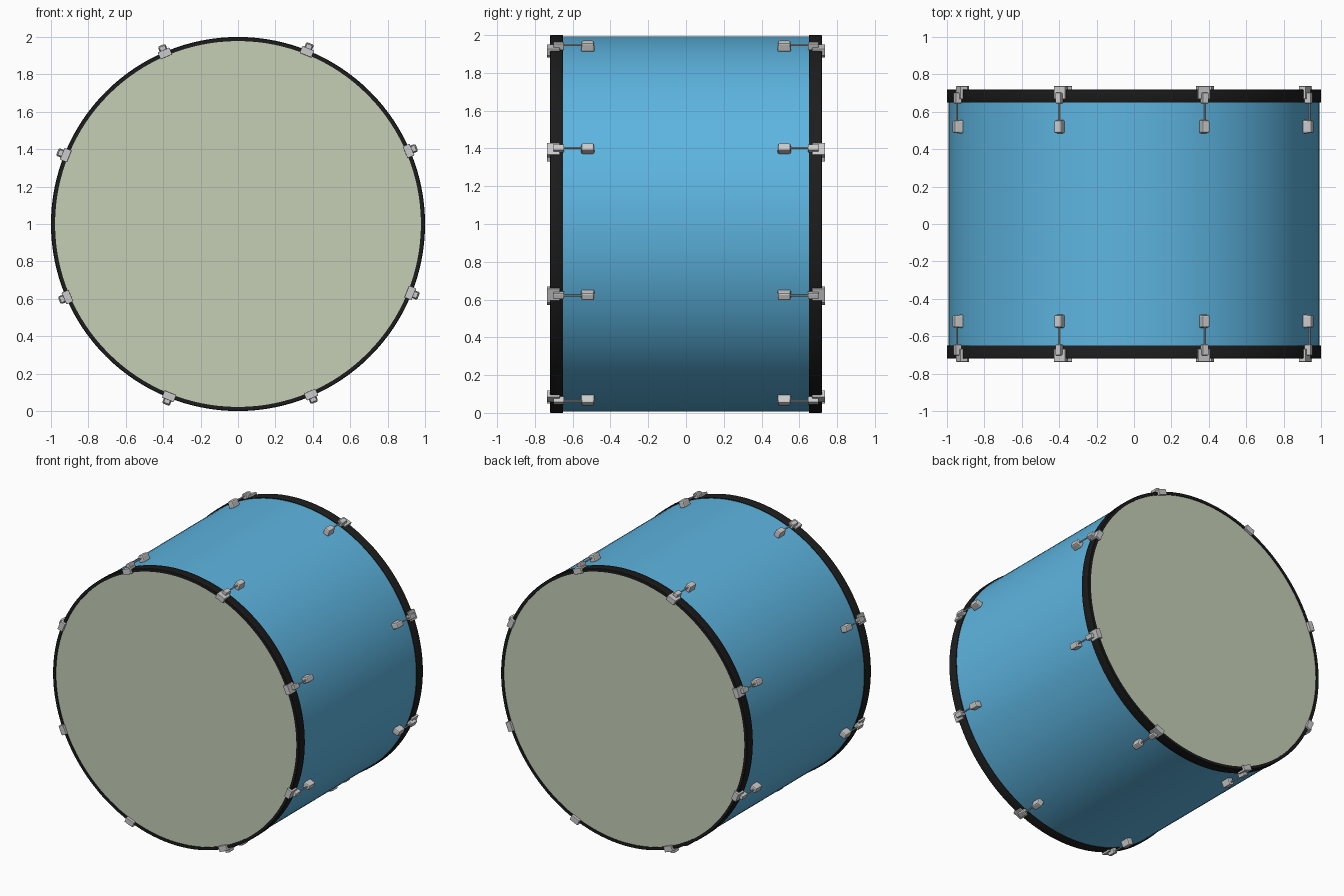
import bpy, bmesh, math
from mathutils import Matrix, Vector

if "Cube" in bpy.data.objects:
    bpy.data.objects.remove(bpy.data.objects["Cube"])


def material(name, rgb):
    m = bpy.data.materials.new(name)
    m.diffuse_color = (*rgb, 1)
    m.use_nodes = True
    m.node_tree.nodes["Principled BSDF"].inputs["Base Color"].default_value = m.diffuse_color
    return m


blue = material("blue_shell", (0.11, 0.46, 0.75))
black = material("black_hoop", (0.012, 0.012, 0.012))
cream = material("drum_skin", (0.56, 0.62, 0.47))
CENTRE = Matrix.Translation((0, 0, 1))


def add(name, mesh, matrix, mat=None):
    ob = bpy.data.objects.new(name, mesh)
    bpy.context.collection.objects.link(ob)
    ob.matrix_world = matrix
    if mat and not mesh.materials:
        mesh.materials.append(mat)
    return ob


def lathe(name, profile, mat, steps=128, closed=True):
    """Spin (radius, y) points around the y axis."""
    bm = bmesh.new()
    vs = [bm.verts.new((r, y, 0)) for r, y in profile]
    n = len(vs)
    edges = [bm.edges.new((vs[i], vs[(i + 1) % n])) for i in range(n if closed else n - 1)]
    bmesh.ops.spin(bm, geom=vs + edges, cent=(0, 0, 0), axis=(0, 1, 0),
                   angle=math.tau, steps=steps)
    bmesh.ops.remove_doubles(bm, verts=bm.verts, dist=1e-4)
    bmesh.ops.recalc_face_normals(bm, faces=bm.faces)
    me = bpy.data.meshes.new(name)
    bm.to_mesh(me)
    bm.free()
    me.shade_smooth()
    me.set_sharp_from_angle(angle=math.radians(35))
    return add(name, me, CENTRE, mat)


def box(bm, lo, hi, bevel=0.0, taper=1.0):
    """Box in (radial, y, tangential) space, optionally tapered outward."""
    part = bmesh.new()
    vs = bmesh.ops.create_cube(part, size=1)["verts"]
    lo, hi = Vector(lo), Vector(hi)
    for v in vs:
        s = taper if v.co.x > 0 else 1
        v.co = Vector((v.co.x, v.co.y * s, v.co.z * s)) * (hi - lo) + (lo + hi) / 2
    if bevel:
        bmesh.ops.bevel(part, geom=part.edges[:], offset=bevel, segments=2,
                        profile=0.5, affect='EDGES')
    tmp = bpy.data.meshes.new("tmp")
    part.to_mesh(tmp)
    part.free()
    bm.from_mesh(tmp)
    bpy.data.meshes.remove(tmp)


def mesh_of(name, bm):
    me = bpy.data.meshes.new(name)
    bm.to_mesh(me)
    bm.free()
    return me


# Shell
lathe("shell", [(0.993, -0.67), (0.993, 0.67), (0.975, 0.67), (0.975, -0.67)], blue)

# Hoops and skins on both ends
for side, s in (("front", -1), ("back", 1)):
    lathe(side + "_hoop", [(0.978, s * 0.65), (0.998, s * 0.65), (1.0, s * 0.653),
                           (1.0, s * 0.717), (0.997, s * 0.72), (0.978, s * 0.72)], black)
    lathe(side + "_skin", [(0, s * 0.714), (0.979, s * 0.714), (0.979, s * 0.70),
                           (0, s * 0.70)], cream, closed=False)

# Claw: plate over the hoop, lip on its face, ear that holds the rod
bm = bmesh.new()
box(bm, (0.995, 0.668, -0.034), (1.012, 0.737, 0.034), 0.003)
box(bm, (0.972, 0.715, -0.034), (1.010, 0.737, 0.034), 0.003)
box(bm, (0.998, 0.645, -0.017), (1.034, 0.702, 0.017), 0.005)
claw = mesh_of("claw", bm)

# Tension rod
bm = bmesh.new()
bmesh.ops.create_cone(bm, cap_ends=True, segments=10, radius1=0.005, radius2=0.005,
                      depth=0.14, matrix=Matrix.Translation((1.02, 0.60, 0))
                      @ Matrix.Rotation(math.pi / 2, 4, 'X'))
rod = mesh_of("tension_rod", bm)

# Lug on the shell
bm = bmesh.new()
box(bm, (0.988, 0.484, -0.023), (1.04, 0.556, 0.023), 0.009, 0.93)
lug = mesh_of("lug", bm)

# Eight sets around each end
for i in range(8):
    turn = Matrix.Rotation(-math.radians(23.2 + 45 * i), 4, 'Y')
    for side, flip in (("back", 0), ("front", math.pi)):
        m = CENTRE @ turn @ Matrix.Rotation(flip, 4, 'X')
        for name, me in (("claw", claw), ("tension_rod", rod), ("lug", lug)):
            add(f"{side}_{name}_{i + 1}", me, m)
